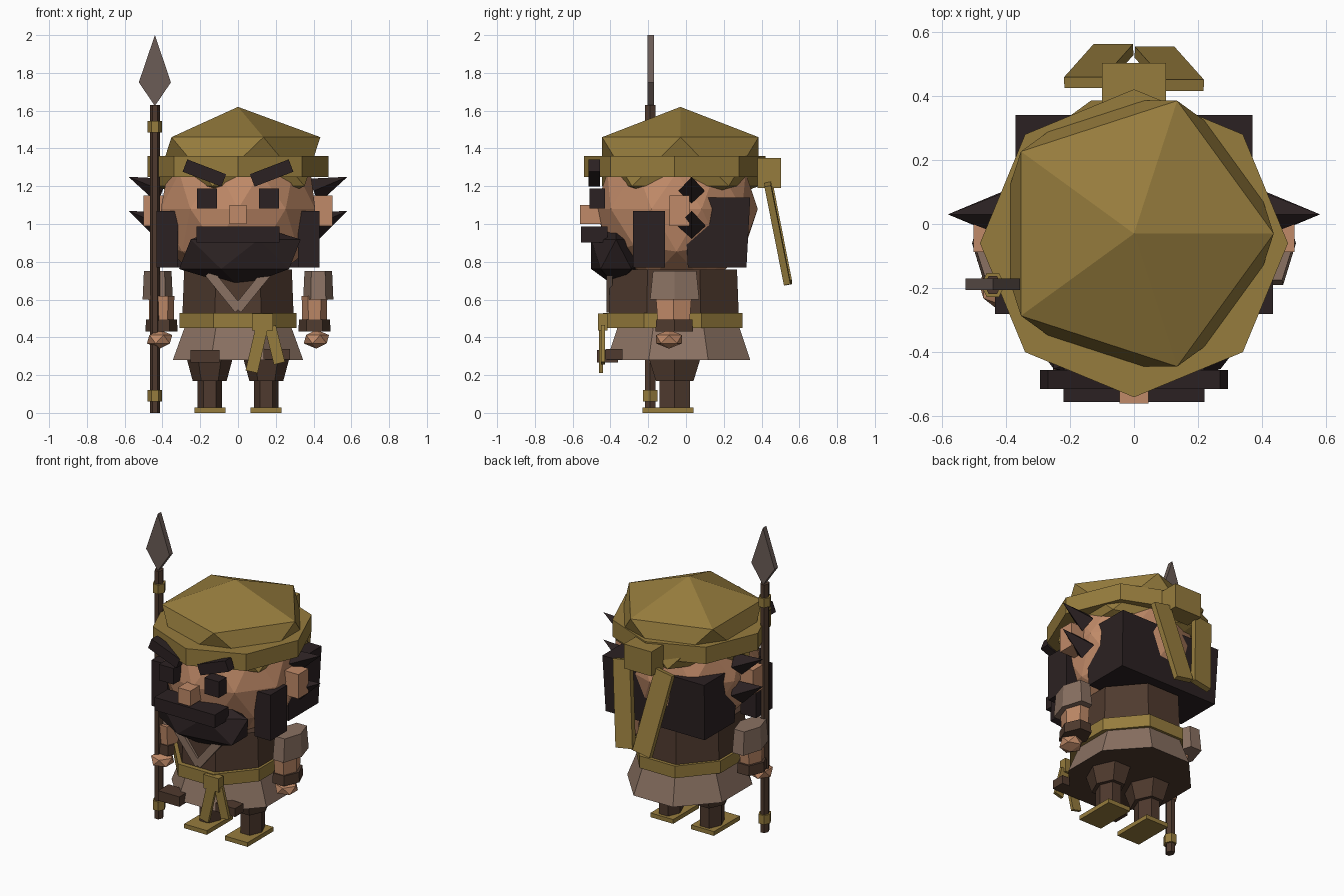
import bpy, bmesh, math
from mathutils import Matrix, Vector

cube = bpy.data.objects.get("Cube")
if cube:
    bpy.data.objects.remove(cube, do_unlink=True)


def material(name, hexa):
    lin = []
    for i in (0, 2, 4):
        c = int(hexa[i:i + 2], 16) / 255
        lin.append(c / 12.92 if c <= 0.04045 else ((c + 0.055) / 1.055) ** 2.4)
    m = bpy.data.materials.new(name)
    m.use_nodes = True
    m.diffuse_color = (*lin, 1)
    m.node_tree.nodes["Principled BSDF"].inputs["Base Color"].default_value = (*lin, 1)
    return m


GOLD = material("gold cloth", "967C3D")
HAIR = material("dark hair", "2B2122")
SKIN = material("skin", "C08A68")
CLOTH = material("grey brown cloth", "8A7162")
BROWN = material("brown leather", "4F3A2E")
METAL = material("dull metal", "6B5C56")


def finish(name, bm, mat):
    bmesh.ops.recalc_face_normals(bm, faces=bm.faces)
    me = bpy.data.meshes.new(name)
    bm.to_mesh(me)
    bm.free()
    me.materials.append(mat)
    ob = bpy.data.objects.new(name, me)
    bpy.context.collection.objects.link(ob)
    return ob


def box(name, mat, center, size, rot=(0, 0, 0)):
    bm = bmesh.new()
    bmesh.ops.create_cube(bm, size=1)
    bm.transform(Matrix.Diagonal((*size, 1)))
    ob = finish(name, bm, mat)
    ob.location = center
    ob.rotation_euler = [math.radians(a) for a in rot]
    return ob


def ball(name, mat, center, radii, detail=1):
    bm = bmesh.new()
    bmesh.ops.create_icosphere(bm, subdivisions=detail, radius=1)
    bm.transform(Matrix.Translation(center) @ Matrix.Diagonal((*radii, 1)))
    return finish(name, bm, mat)


def prism(name, mat, xy, z0, z1, low, high, sides=8, flat=True):
    """Upright prism with half sizes low and high; flat turns a face to the front."""
    bm = bmesh.new()
    bmesh.ops.create_cone(bm, cap_ends=True, segments=sides, radius1=1, radius2=1, depth=1)
    if flat:
        bm.transform(Matrix.Rotation(math.pi / sides, 4, 'Z'))
    mx = max(v.co.x for v in bm.verts)
    my = max(v.co.y for v in bm.verts)
    for v in bm.verts:
        hx, hy = high if v.co.z > 0 else low
        v.co = Vector((xy[0] + v.co.x / mx * hx, xy[1] + v.co.y / my * hy,
                       z1 if v.co.z > 0 else z0))
    return finish(name, bm, mat)


def spike(name, mat, base, tip, radius):
    base, tip = Vector(base), Vector(tip)
    d = tip - base
    bm = bmesh.new()
    bmesh.ops.create_cone(bm, cap_ends=True, segments=4, radius1=radius, radius2=0, depth=d.length)
    turn = Vector((0, 0, 1)).rotation_difference(d).to_matrix().to_4x4()
    bm.transform(Matrix.Translation((base + tip) / 2) @ turn)
    return finish(name, bm, mat)


# Head and headwrap
ball("head", SKIN, (0, -0.05, 1.08), (0.43, 0.43, 0.43), 2)
ball("headwrap_crown", GOLD, (0, -0.03, 1.33), (0.487, 0.487, 0.29))
prism("headwrap_band", GOLD, (0, -0.06), 1.25, 1.36, (0.48, 0.48), (0.48, 0.48), 8, False)
box("headwrap_knot", GOLD, (0, 0.44, 1.27), (0.2, 0.125, 0.16))

# Face
box("nose", SKIN, (0, -0.49, 1.05), (0.09, 0.14, 0.1))
box("moustache", HAIR, (0, -0.485, 0.945), (0.44, 0.14, 0.085))
ball("beard", HAIR, (0.01, -0.37, 0.84), (0.36, 0.155, 0.175))

# Back hair, slightly narrower at the bottom
prism("back_hair", HAIR, (0, 0.165), 0.77, 1.14, (0.36, 0.155), (0.37, 0.175), 4)

# Torso, belt and skirt
prism("torso", BROWN, (0, -0.065), 0.5, 0.76, (0.295, 0.345), (0.285, 0.335))
prism("belt", GOLD, (0, -0.07), 0.45, 0.53, (0.31, 0.37), (0.31, 0.37))
skirt = prism("skirt", CLOTH, (0, -0.04), 0.28, 0.46, (0.345, 0.38), (0.28, 0.32))
skirt.data.materials.append(BROWN)
for p in skirt.data.polygons:
    if p.normal.z < -0.9:
        p.material_index = 1
box("belt_knot", GOLD, (0.13, -0.44, 0.48), (0.11, 0.05, 0.09))
box("belt_tail_long", GOLD, (0.1, -0.45, 0.34), (0.065, 0.02, 0.25), (0, 13, 0))
box("belt_tail_short", GOLD, (0.195, -0.44, 0.36), (0.06, 0.02, 0.2), (0, -14, 0))
box("right_pouch", BROWN, (-0.175, -0.415, 0.3), (0.155, 0.11, 0.065))
box("left_pouch", BROWN, (0.205, -0.38, 0.31), (0.14, 0.09, 0.055))

# Paired parts
for side, s in (("left", 1), ("right", -1)):
    box(side + "_eye", HAIR, (s * 0.165, -0.47, 1.135), (0.105, 0.08, 0.105))
    box(side + "_eyebrow", HAIR, (s * 0.178, -0.485, 1.27), (0.22, 0.06, 0.07), (0, -s * 21, 0))
    box(side + "_ear", SKIN, (s * 0.445, -0.035, 1.07), (0.11, 0.105, 0.16))
    box(side + "_sidelock", HAIR, (s * 0.375, -0.195, 0.92), (0.115, 0.17, 0.3))
    spike(side + "_upper_tuft", HAIR, (s * 0.4, 0.03, 1.175), (s * 0.58, 0.03, 1.25), 0.07)
    spike(side + "_lower_tuft", HAIR, (s * 0.4, 0.03, 0.99), (s * 0.58, 0.03, 1.07), 0.075)
    box(side + "_headwrap_tail", GOLD, (s * 0.11, 0.488 - s * 0.004, 0.95),
        (0.125, 0.035, 0.54), (11, s * 10, 0))
    box(side + "_collar", CLOTH, (s * 0.075, -0.405, 0.645), (0.05, 0.03, 0.25), (0, s * 39, 0))

    # Arm, with the right one reaching forward to the spear
    fwd = 0.05 if s < 0 else 0
    prism(side + "_sleeve", CLOTH, (s * 0.425, -0.06), 0.6, 0.75, (0.08, 0.13), (0.073, 0.115), 6)
    prism(side + "_forearm", SKIN, (s * 0.405, -0.065 - fwd), 0.49, 0.62,
          (0.065, 0.085), (0.068, 0.095), 6)
    prism(side + "_wristband", BROWN, (s * 0.405, -0.062 - fwd), 0.43, 0.495,
          (0.085, 0.1), (0.082, 0.095), 6)
    ball(side + "_hand", SKIN, (s * 0.415, -0.09 - 2 * fwd, 0.39), (0.075, 0.08, 0.05))

    # Leg
    prism(side + "_breeches", BROWN, (s * 0.15, -0.06), 0.17, 0.3, (0.09, 0.1), (0.125, 0.14), 6)
    prism(side + "_shin", BROWN, (s * 0.15, -0.06), 0.02, 0.18, (0.065, 0.08), (0.065, 0.08), 6)
    box(side + "_sole", GOLD, (s * 0.148, -0.095, 0.014), (0.165, 0.27, 0.028))

# Spear
SPEAR = (-0.44, -0.19)
prism("spear_shaft", BROWN, SPEAR, 0, 1.63, (0.026, 0.028), (0.026, 0.028), 6)
for name, z in (("lower", 0.06), ("upper", 1.485)):
    prism(name + "_spear_ring", GOLD, SPEAR, z, z + 0.06, (0.038, 0.038), (0.038, 0.038), 6)
bm = bmesh.new()
outline = [(0, 1.625), (0.085, 1.75), (0, 2), (-0.085, 1.75)]
face = bm.faces.new([bm.verts.new((SPEAR[0] + x, -0.205, z)) for x, z in outline])
ext = bmesh.ops.extrude_face_region(bm, geom=[face], use_keep_orig=True)
moved = [g for g in ext["geom"] if isinstance(g, bmesh.types.BMVert)]
bmesh.ops.translate(bm, verts=moved, vec=(0, 0.035, 0))
finish("spear_blade", bm, METAL)
